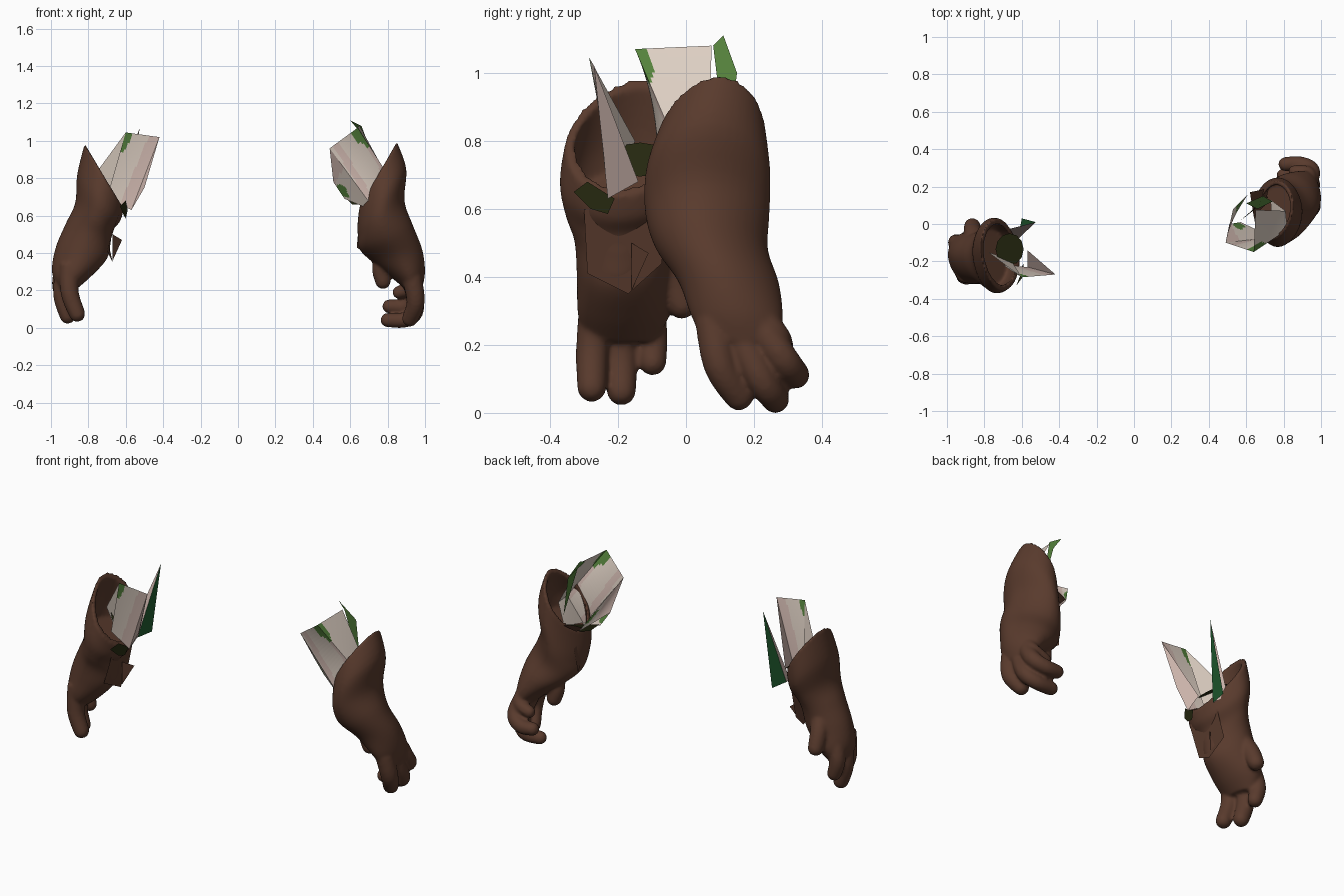
import bpy, bmesh
from math import sin, cos, pi, copysign
from mathutils import Vector

cube = bpy.data.objects.get("Cube")
if cube:
    bpy.data.objects.remove(cube, do_unlink=True)


def material(name, rgb):
    mat = bpy.data.materials.new(name)
    mat.use_nodes = True
    mat.diffuse_color = (*rgb, 1)
    mat.node_tree.nodes["Principled BSDF"].inputs["Base Color"].default_value = (*rgb, 1)
    mat.node_tree.nodes["Principled BSDF"].inputs["Roughness"].default_value = 0.8
    return mat


BROWN = material("glove brown", (.1, .043, .026))
CREAM = material("sleeve cream", (.72, .62, .54))
PINK = material("sleeve pink", (.66, .5, .45))
GREEN = material("leaf green", (.09, .22, .045))
DEEP = material("deep green", (.015, .11, .03))
OLIVE = material("dark olive", (.022, .025, .006))


def finish(bm, name, mats):
    mesh = bpy.data.meshes.new(name)
    bm.to_mesh(mesh)
    bm.free()
    for mat in mats:
        mesh.materials.append(mat)
    obj = bpy.data.objects.new(name, mesh)
    bpy.context.collection.objects.link(obj)
    return obj


def spline(points, steps=5):
    """Smooth a list of vectors by Catmull-Rom interpolation."""
    result = []
    for i in range(len(points) - 1):
        p0, p1 = points[max(i - 1, 0)], points[i]
        p2, p3 = points[i + 1], points[min(i + 2, len(points) - 1)]
        for k in range(steps):
            t = k / steps
            result.append(p1 + (p2 - p0) * (t / 2)
                          + (p0 * 2 - p1 * 5 + p2 * 4 - p3) * (t * t / 2)
                          + (p1 * 3 - p0 - p2 * 3 + p3) * (t ** 3 / 2))
    return result + [points[-1]]


def loft(bm, rings, sides=32, power=1.0):
    """Join elliptical rings, each a centre and two half axes, with end caps."""
    loops = []
    for centre, a, b in rings:
        loop = []
        for i in range(sides):
            c, s = cos(2 * pi * i / sides), sin(2 * pi * i / sides)
            c, s = copysign(abs(c) ** power, c), copysign(abs(s) ** power, s)
            loop.append(bm.verts.new(centre + a * c + b * s))
        loops.append(loop)
    for lower, upper in zip(loops, loops[1:]):
        for i in range(sides):
            j = (i + 1) % sides
            bm.faces.new((lower[i], lower[j], upper[j], upper[i]))
    bm.faces.new(loops[0])
    bm.faces.new(loops[-1])


def finger_rings(path, radius):
    """Rounded tube along a smoothed path, slightly thinner at the tip."""
    pts = spline([Vector(p) for p in path])
    rings = []
    for i, p in enumerate(pts):
        d = (pts[min(i + 1, len(pts) - 1)] - pts[max(i - 1, 0)]).normalized()
        a = d.cross(Vector((1, .3, 0))).normalized()
        b = d.cross(a)
        r = radius * (1.15 - .25 * i / len(pts))
        rings.append((p, a * r, b * r))
    for k in range(1, 5):
        t = k * pi / 10
        rings.append((p + d * r * sin(t), a * r * cos(t), b * r * cos(t)))
    return rings


def glove(name, side, sections, fingers):
    """Solid cupped glove body blended with its fingers."""
    axes = []
    for xo, yo, zo, xi, yi, zi, half in sections:
        outer, inner = Vector((side * xo, yo, zo)), Vector((side * xi, yi, zi))
        axes.append(((outer + inner) / 2, (outer - inner) / 2, Vector((0, half, 0))))
    outside = list(zip(*(spline(list(part)) for part in zip(*axes))))
    # the cup inside the cuff runs back down from the rim
    cup = [(c, a * .84, b * .84) for c, a, b in outside[8::-1]]
    bm = bmesh.new()
    loft(bm, cup + outside, 40, 1.08)
    for path, radius in fingers:
        loft(bm, finger_rings([(side * x, y, z) for x, y, z in path], radius), 16)
    bmesh.ops.recalc_face_normals(bm, faces=bm.faces)
    obj = finish(bm, name, [BROWN])
    remesh = obj.modifiers.new("blend", 'REMESH')
    remesh.mode = 'VOXEL'
    remesh.voxel_size = .0085
    remesh.use_smooth_shade = True
    soften = obj.modifiers.new("soften", 'SMOOTH')
    soften.factor, soften.iterations = .5, 7


def panel(name, corners, spots=(), bands=(), cells=20):
    """Flat cloth quad with green spots and diagonal pink bands in its faces."""
    tl, tr, br, bl = (Vector(c) for c in corners)
    bm = bmesh.new()
    steps = [i / cells for i in range(cells + 1)]
    grid = [[bm.verts.new(tl.lerp(tr, u).lerp(bl.lerp(br, u), v)) for u in steps] for v in steps]
    for j in range(cells):
        for i in range(cells):
            face = bm.faces.new((grid[j][i], grid[j + 1][i], grid[j + 1][i + 1], grid[j][i + 1]))
            u, v = steps[i], steps[j]
            if any(lo < u + .15 * v < hi for lo, hi in bands):
                face.material_index = 1
            ragged = .03 * sin(19 * u + 7 * v)
            if any((u - a) ** 2 + (v - b) ** 2 < (r + ragged) ** 2 for a, b, r in spots):
                face.material_index = 2
    finish(bm, name, [CREAM, PINK, GREEN])


def shard(name, mat, *points):
    """Single torn scrap."""
    bm = bmesh.new()
    bm.faces.new([bm.verts.new(p) for p in points])
    finish(bm, name, [mat])


# Right hand: hanging open; sections are outer x, y, z, inner x, y, z, half width
glove("right_glove", -1, [
    (.82, -.125, .985, .61, -.2, .635, .19),
    (.86, -.14, .82, .63, -.2, .57, .2),
    (.87, -.16, .67, .67, -.205, .52, .172),
    (.92, -.165, .56, .68, -.2, .46, .145),
    (.975, -.165, .43, .7, -.2, .37, .138),
    (.995, -.165, .3, .78, -.2, .28, .135),
    (.96, -.19, .21, .86, -.2, .21, .1)],
    [([(.9, -.26, .34), (.9, -.275, .19), (.86, -.277, .075)], .047),
     ([(.92, -.19, .34), (.94, -.19, .18), (.91, -.19, .065)], .047),
     ([(.92, -.12, .36), (.95, -.1, .24), (.93, -.098, .15)], .044),
     ([(.84, -.1, .48), (.86, -.05, .4), (.865, -.012, .32)], .048)])

# Left hand: fingers curled inward
glove("left_glove", 1, [
    (.85, .1, .995, .65, .05, .65, .155),
    (.9, .07, .85, .64, .06, .57, .183),
    (.89, .05, .68, .64, .075, .5, .183),
    (.935, .05, .55, .65, .1, .42, .165),
    (.985, .1, .42, .72, .15, .35, .147),
    (1, .14, .3, .82, .16, .27, .135),
    (.985, .165, .21, .9, .165, .2, .11)],
    [([(.93, .08, .27), (.95, .1, .14), (.92, .155, .05)], .047),
     ([(.93, .15, .24), (.95, .22, .1), (.9, .26, .045), (.8, .26, .042)], .042),
     ([(.93, .21, .27), (.95, .285, .16), (.89, .32, .115), (.81, .32, .115)], .042),
     ([(.93, .22, .28), (.93, .27, .22), (.86, .28, .19)], .038),
     ([(.82, .13, .42), (.765, .15, .33), (.775, .16, .25)], .046)])

# Right sleeve: torn panels in front and a tall spike behind
peak, corner = (-.6, -.285, 1.045), (-.42, -.27, 1.02)
panel("right_sleeve_front", [peak, corner, (-.57, -.23, .63), (-.7, -.22, .7)],
      spots=[(.02, .08, .16)], bands=[(.66, 1.2)])
panel("right_sleeve_side", [peak, peak, (-.66, -.19, .64), (-.78, -.15, .8)])
shard("right_sleeve_edge", PINK, corner, (-.5, -.24, .75), (-.57, -.23, .63), (-.57, -.14, .68))
tip, foot = (-.525, .01, 1.07), (-.62, -.08, .63)
shard("right_sleeve_spike", DEEP, tip, (-.6, .03, .63), foot)
shard("right_sleeve_spike_lining", PINK, tip, foot, (-.68, -.03, .68))

# Dark lining across the right cup and a patch over its torn rim
shard("right_lining", OLIVE, *[(-.665 - .075 * cos(i * pi / 6), -.135 + .085 * sin(i * pi / 6),
                                .745 + .05 * cos(i * pi / 6)) for i in range(12)])
shard("right_cuff_patch", OLIVE, (-.63, -.33, .65), (-.6, -.29, .68), (-.59, -.21, .63),
      (-.6, -.23, .585), (-.61, -.28, .6))

# Torn flaps on the right palm
shard("palm_flap", BROWN, (-.64, -.3, .6), (-.7, -.29, .41), (-.67, -.17, .35), (-.69, -.07, .44),
      (-.65, -.08, .6))
shard("palm_splinter", BROWN, (-.67, -.16, .5), (-.62, -.11, .47), (-.67, -.16, .36))

# Left sleeve: front, outer and inner panels around an open back
panel("left_sleeve_front",
      [(.49, -.1, .96), (.64, -.15, 1.07), (.82, -.03, .79), (.74, -.07, .62)],
      spots=[(.95, .1, .2)], bands=[(.08, .3), (.95, 1.2)])
panel("left_sleeve_lower",
      [(.49, -.1, .96), (.74, -.07, .62), (.57, .01, .69), (.51, 0, .78)],
      spots=[(.55, .9, .28)], bands=[(0, .3)])
panel("left_sleeve_inner",
      [(.49, -.1, .96), (.53, .08, .84), (.61, .16, .7), (.51, 0, .78)],
      spots=[(.9, .5, .25)], bands=[(0, .6)])
panel("left_sleeve_outer",
      [(.64, -.15, 1.07), (.65, .075, 1.08), (.81, .07, .79), (.82, -.03, .79)],
      spots=[(0, .12, .16)])
panel("left_sleeve_bottom",
      [(.82, -.03, .79), (.81, .07, .79), (.73, .13, .69), (.74, -.07, .63)])
shard("left_sleeve_spike", GREEN, (.6, .11, 1.11), (.66, .08, 1.08), (.74, .12, .75), (.69, .15, 1))

# Torn scraps below the left sleeve
shard("left_cuff_patch", OLIVE, (.57, .02, .7), (.72, .15, .71), (.7, .12, .66), (.61, .05, .66))
shard("left_cuff_scrap", BROWN, (.64, .04, .67), (.62, .17, .7), (.72, .19, .73), (.7, .1, .6))
shard("left_palm_flap", BROWN, (.65, .02, .6), (.65, .15, .58), (.635, .13, .43), (.68, .06, .4))
